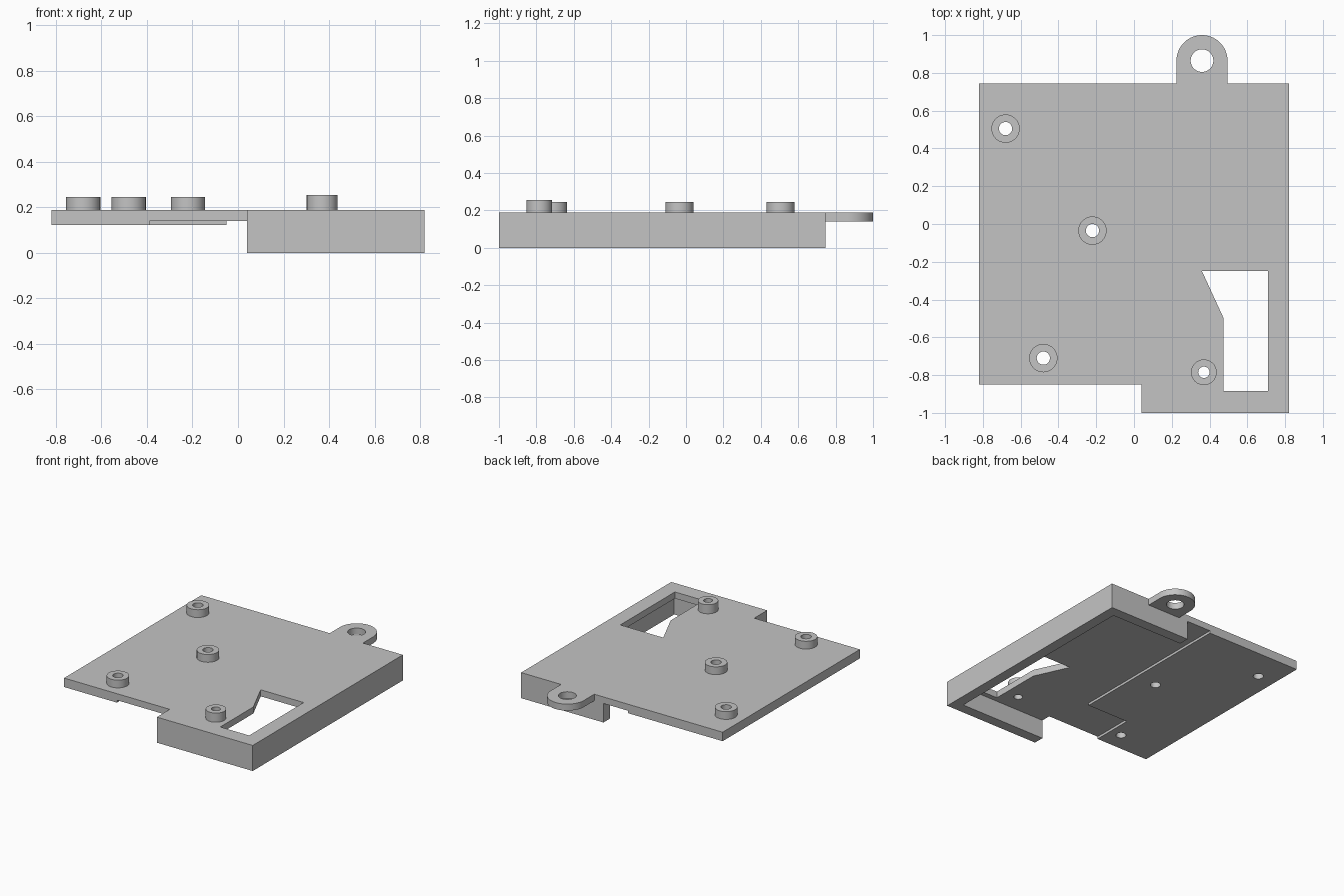
import bpy, bmesh, math

cube = bpy.data.objects.get("Cube")
if cube:
    bpy.data.objects.remove(cube, do_unlink=True)

grey = bpy.data.materials.new("plain grey")
grey.use_nodes = True
colour = (0.55, 0.55, 0.55, 1)
grey.diffuse_color = colour
grey.node_tree.nodes["Principled BSDF"].inputs["Base Color"].default_value = colour


def arc(x, y, r, start=0.0, sweep=2 * math.pi, n=48):
    """Points along an arc; a full turn leaves out the repeated last point."""
    full = sweep >= 2 * math.pi
    count = n if full else n + 1
    return [(x + r * math.cos(start + sweep * i / n),
             y + r * math.sin(start + sweep * i / n)) for i in range(count)]


def slab(name, loops, low, high):
    """Extrude an outline with any holes between two heights."""
    curve = bpy.data.curves.new(name + "_profile", 'CURVE')
    curve.dimensions = '2D'
    curve.fill_mode = 'BOTH'
    curve.extrude = (high - low) / 2
    for loop in loops:
        spline = curve.splines.new('POLY')
        spline.points.add(len(loop) - 1)
        for point, (x, y) in zip(spline.points, loop):
            point.co = (x, y, 0, 1)
        spline.use_cyclic_u = True
    helper = bpy.data.objects.new(name + "_profile", curve)
    bpy.context.collection.objects.link(helper)
    graph = bpy.context.evaluated_depsgraph_get()
    mesh = bpy.data.meshes.new_from_object(helper.evaluated_get(graph))
    bpy.data.objects.remove(helper, do_unlink=True)

    bm = bmesh.new()
    bm.from_mesh(mesh)
    bmesh.ops.translate(bm, verts=bm.verts, vec=(0, 0, (low + high) / 2))
    bmesh.ops.remove_doubles(bm, verts=bm.verts, dist=0.0001)
    bmesh.ops.recalc_face_normals(bm, faces=bm.faces)
    bm.to_mesh(mesh)
    bm.free()
    mesh.materials.clear()
    mesh.materials.append(grey)
    obj = bpy.data.objects.new(name, mesh)
    bpy.context.collection.objects.link(obj)
    bpy.ops.object.select_all(action='DESELECT')
    obj.select_set(True)
    bpy.context.view_layer.objects.active = obj
    bpy.ops.object.shade_smooth_by_angle(angle=math.radians(30))
    return obj


# Main dimensions
SIDE, BACK, FRONT, STEP, NOTCH = 0.82, 0.745, -1.0, -0.85, 0.04
PAD_Z, PLATE_Z, TOP_Z = 0.122, 0.14, 0.188
TAB_X, TAB_Y, TAB_R = 0.36, 0.865, 0.135

# Bosses: name, x, y, outer radius, bore radius, top
bosses = [
    ("back_right_boss", -0.68, 0.505, 0.075, 0.035, 0.245),
    ("middle_boss", -0.22, -0.035, 0.075, 0.035, 0.245),
    ("front_right_boss", -0.48, -0.71, 0.075, 0.035, 0.245),
    ("front_left_boss", 0.37, -0.785, 0.068, 0.03, 0.255),
]
bores = [arc(x, y, bore) for _, x, y, _, bore, _ in bosses]

# Top plate with rounded tab, window and screw holes
outline = [(-SIDE, STEP), (NOTCH, STEP), (NOTCH, FRONT), (SIDE, FRONT),
           (SIDE, BACK), (TAB_X + TAB_R, BACK)]
outline += arc(TAB_X, TAB_Y, TAB_R, 0, math.pi)
outline += [(TAB_X - TAB_R, BACK), (-SIDE, BACK)]
window = [(0.36, -0.25), (0.71, -0.25), (0.71, -0.885),
          (0.475, -0.885), (0.475, -0.5)]
slab("top_plate", [outline, window, arc(TAB_X, TAB_Y, 0.06)] + bores,
     PLATE_Z, TOP_Z)

# Thicker stepped area under the right half
pad = [(-SIDE, STEP), (-0.39, STEP), (-0.39, -0.54), (-0.05, -0.54),
       (-0.05, BACK), (-SIDE, BACK)]
slab("underside_pad", [pad] + bores[:3], PAD_Z, PLATE_Z)

# Skirt wall around the left side
wall = 0.078
skirt = [(NOTCH, FRONT), (SIDE, FRONT), (SIDE, BACK), (0.15, BACK),
         (0.15, BACK - wall), (SIDE - wall, BACK - wall),
         (SIDE - wall, FRONT + wall), (NOTCH, FRONT + wall)]
slab("skirt_wall", [skirt], 0, PLATE_Z)

# Hollow screw bosses
for name, x, y, radius, bore, top in bosses:
    slab(name, [arc(x, y, radius), arc(x, y, bore)], TOP_Z, top)
